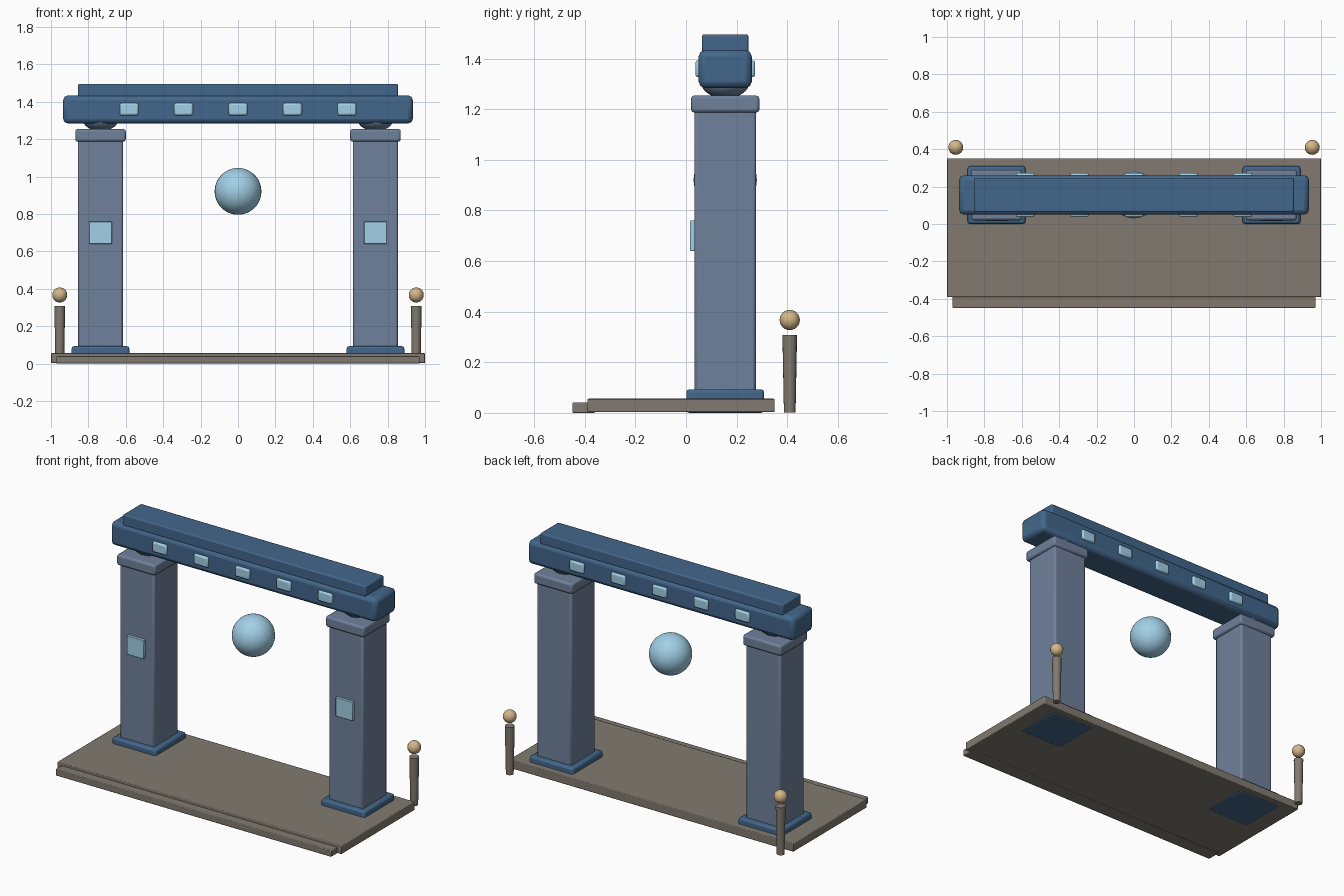
import bpy
from math import radians

if "Cube" in bpy.data.objects:
    bpy.data.objects.remove(bpy.data.objects["Cube"])


def material(name, color):
    m = bpy.data.materials.new(name)
    m.diffuse_color = (*color, 1)
    m.use_nodes = True
    m.node_tree.nodes["Principled BSDF"].inputs["Base Color"].default_value = m.diffuse_color
    return m


STONE = material("stone", (0.22, 0.195, 0.16))
SLATE = material("slate", (0.16, 0.22, 0.33))
BLUE = material("blue", (0.055, 0.135, 0.26))
GLOW = material("glow", (0.36, 0.63, 0.80))
GOLD = material("gold", (0.65, 0.47, 0.25))


def finish(name, mat):
    ob = bpy.context.object
    ob.name = name
    ob.data.materials.append(mat)
    bpy.ops.object.shade_smooth_by_angle(angle=radians(35))
    return ob


def box(name, mat, x, y, z, bevel=0.006):
    """Bevelled box from (min, max) pairs."""
    spans = (x, y, z)
    bpy.ops.mesh.primitive_cube_add(size=1, location=[(a + b) / 2 for a, b in spans])
    ob = bpy.context.object
    ob.scale = [b - a for a, b in spans]
    bpy.ops.object.transform_apply(location=False, rotation=False, scale=True)
    mod = ob.modifiers.new("bevel", "BEVEL")
    mod.width = bevel
    mod.segments = 2
    return finish(name, mat)


def ball(name, mat, loc, radius, squash=1, segments=24, rings=16):
    bpy.ops.mesh.primitive_uv_sphere_add(segments=segments, ring_count=rings,
                                         radius=radius, location=loc)
    bpy.context.object.scale.z = squash
    return finish(name, mat)


def around(c, half):
    return (c - half, c + half)


CY = 0.155  # depth of the gate's centre line

# Platform and front step
box("platform", STONE, (-1, 1), (-0.39, 0.35), (0.003, 0.056), 0.004)
box("front_step", STONE, (-0.97, 0.97), (-0.449, -0.36), (0, 0.041), 0.004)

for side, s in (("left", -1), ("right", 1)):
    x = 0.735 * s
    # Pillar with plinth, capital and bearing
    box(side + "_plinth", BLUE, around(x, 0.154), around(CY, 0.154), (0, 0.093), 0.012)
    box(side + "_pillar", SLATE, around(x, 0.121), around(CY, 0.122), (0.05, 1.2), 0.012)
    box(side + "_capital", SLATE, around(x, 0.135), around(CY, 0.135), (1.187, 1.254), 0.012)
    ball(side + "_bearing", SLATE, (x, CY, 1.305), 0.095, 0.65)
    box(side + "_pillar_panel", GLOW, around(x, 0.06), (0.016, 0.05), (0.64, 0.76), 0.003)

    # Lantern post behind the platform
    px = 0.953 * s
    bpy.ops.mesh.primitive_cone_add(vertices=16, radius1=0.023, radius2=0.029, depth=0.305,
                                    location=(px, 0.41, 0.1545))
    finish(side + "_post", STONE)
    ball(side + "_lantern", GOLD, (px, 0.41, 0.367), 0.04, segments=16, rings=12)

# Lintel and top beam
box("lintel", BLUE, (-0.935, 0.935), around(CY, 0.105), (1.284, 1.434), 0.025)
box("top_beam", BLUE, (-0.855, 0.855), around(CY, 0.092), (1.425, 1.496), 0.008)

# Light panels through both faces of the lintel
for i in range(5):
    box(f"lintel_light_{i + 1}", GLOW, around(0.291 * (i - 2), 0.05), around(CY, 0.118),
        around(1.36, 0.033), 0.01)

# Floating orb
ball("orb", GLOW, (0, CY, 0.921), 0.125, segments=32, rings=24)
